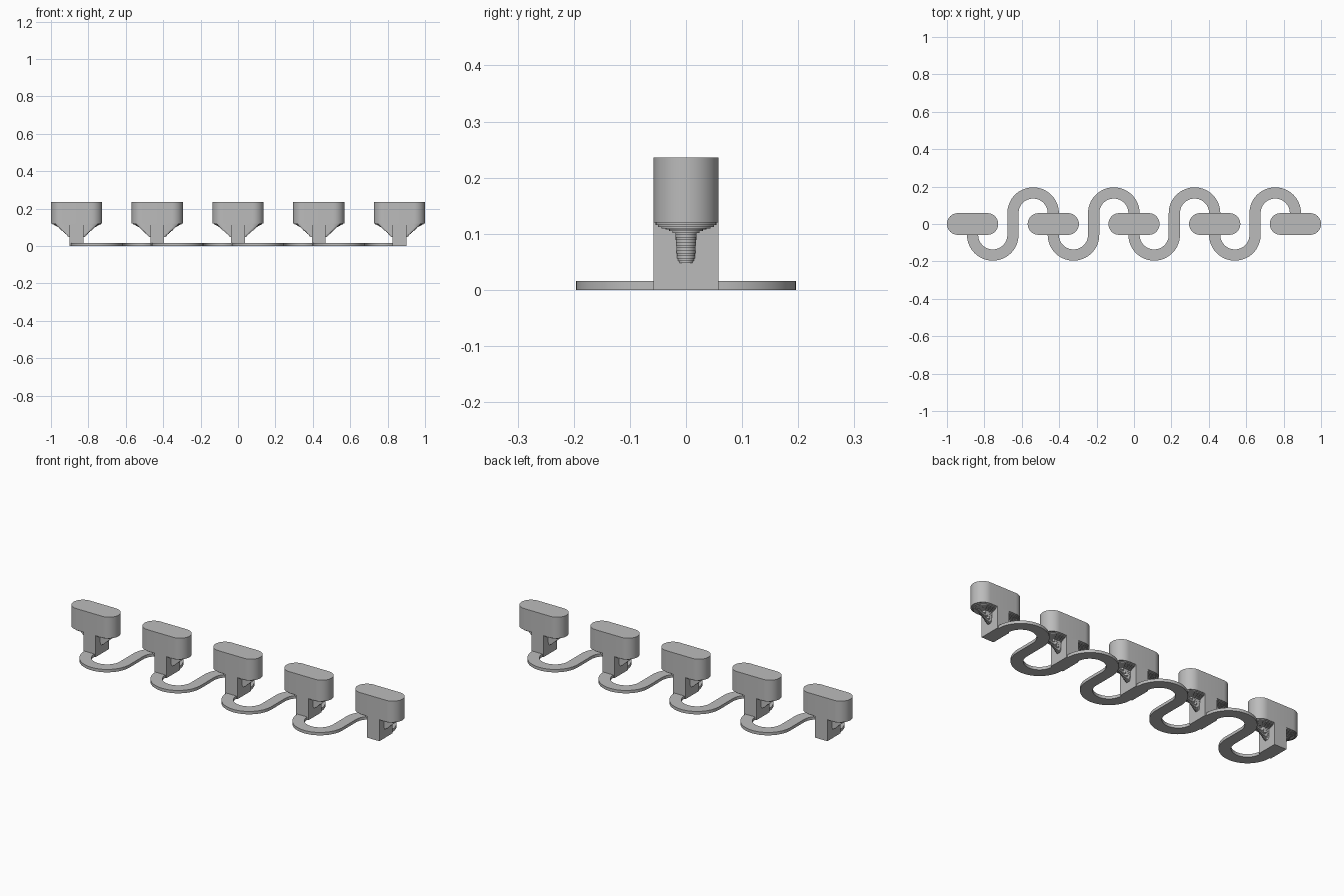
import bpy, bmesh
from math import sin, cos, pi

if "Cube" in bpy.data.objects:
    bpy.data.objects.remove(bpy.data.objects["Cube"], do_unlink=True)

grey = bpy.data.materials.new("plain_grey")
grey.use_nodes = True
colour = (0.5, 0.5, 0.5, 1)
grey.diffuse_color = colour
grey.node_tree.nodes["Principled BSDF"].inputs["Base Color"].default_value = colour

PITCH = 0.4315          # distance between neighbouring caps
HALF_DEPTH = 0.058      # half depth of caps and stems
HALF_LENGTH = 0.137     # half length of a cap
STRAP_TOP = 0.016
STRAP_HALF = 0.03       # half width of the strap


def prism(bm, outline, z0, z1):
    """Extrude a closed outline from z0 up to z1."""
    face = bm.faces.new([bm.verts.new((x, y, z0)) for x, y in outline])
    top = bmesh.ops.extrude_face_region(bm, geom=[face])["geom"]
    verts = [v for v in top if isinstance(v, bmesh.types.BMVert)]
    bmesh.ops.translate(bm, verts=verts, vec=(0, 0, z1 - z0))


def stadium(half_length, radius, steps=20):
    """Outline of a slot with round ends along x."""
    points = []
    for side, start in ((1, -pi / 2), (-1, pi / 2)):
        for i in range(steps + 1):
            a = start + pi * i / steps
            points.append((side * (half_length - radius) + radius * cos(a),
                           radius * sin(a)))
    return points


def finish(bm, name, x=0):
    bmesh.ops.recalc_face_normals(bm, faces=bm.faces)
    mesh = bpy.data.meshes.new(name)
    bm.to_mesh(mesh)
    bm.free()
    mesh.materials.append(grey)
    ob = bpy.data.objects.new(name, mesh)
    bpy.context.collection.objects.link(ob)
    ob.location.x = x
    bpy.ops.object.select_all(action='DESELECT')
    ob.select_set(True)
    bpy.context.view_layer.objects.active = ob
    bpy.ops.object.shade_smooth_by_angle()
    return ob


# Stepped bracket profile: height, half length, half depth, steps up to next
BRACKET = [(0.048, 0.044, 0.013, 2), (0.056, 0.052, 0.016, 9),
           (0.098, 0.098, 0.019, 2), (0.105, 0.108, 0.030, 3),
           (0.112, 0.122, 0.050, 2), (0.12, 0.137, 0.058, 0)]

for n in range(5):
    x = (n - 2) * PITCH

    # Rounded cap
    bm = bmesh.new()
    prism(bm, stadium(HALF_LENGTH, HALF_DEPTH), 0.12, 0.236)
    finish(bm, f"cap_{n + 1}", x)

    # Square stem
    bm = bmesh.new()
    w, d = 0.037, HALF_DEPTH
    prism(bm, [(-w, -d), (w, -d), (w, d), (-w, d)], 0, 0.12)
    finish(bm, f"stem_{n + 1}", x)

    # Stepped bracket under the cap, narrowing to a thin rib
    bm = bmesh.new()
    for low, high in zip(BRACKET, BRACKET[1:]):
        for i in range(low[3]):
            z, length, depth = (a + (b - a) * i / low[3]
                                for a, b in zip(low[:3], high[:3]))
            z_next = low[0] + (high[0] - low[0]) * (i + 1) / low[3]
            prism(bm, stadium(length, depth, 12), z, z_next)
    finish(bm, f"bracket_{n + 1}", x)

# Winding strap: half circles alternating front and back, joined by straights
left, right = [], []
radius = PITCH / 4
for bend in range(8):
    cx = -2 * PITCH + radius * (2 * bend + 1)
    side = -1 if bend % 2 == 0 else 1
    for i in range(33):
        a = pi - pi * i / 32
        for edge, r in ((left, radius + side * STRAP_HALF),
                        (right, radius - side * STRAP_HALF)):
            edge.append((cx + r * cos(a), side * (HALF_DEPTH + r * sin(a))))

bm = bmesh.new()
rings = []
for (lx, ly), (rx, ry) in zip(left, right):
    rings.append([bm.verts.new(p) for p in ((lx, ly, 0), (rx, ry, 0),
                                            (rx, ry, STRAP_TOP), (lx, ly, STRAP_TOP))])
for a, b in zip(rings, rings[1:]):
    for k in range(4):
        j = (k + 1) % 4
        bm.faces.new((a[k], a[j], b[j], b[k]))
bm.faces.new(rings[0])
bm.faces.new(rings[-1])
finish(bm, "strap")
